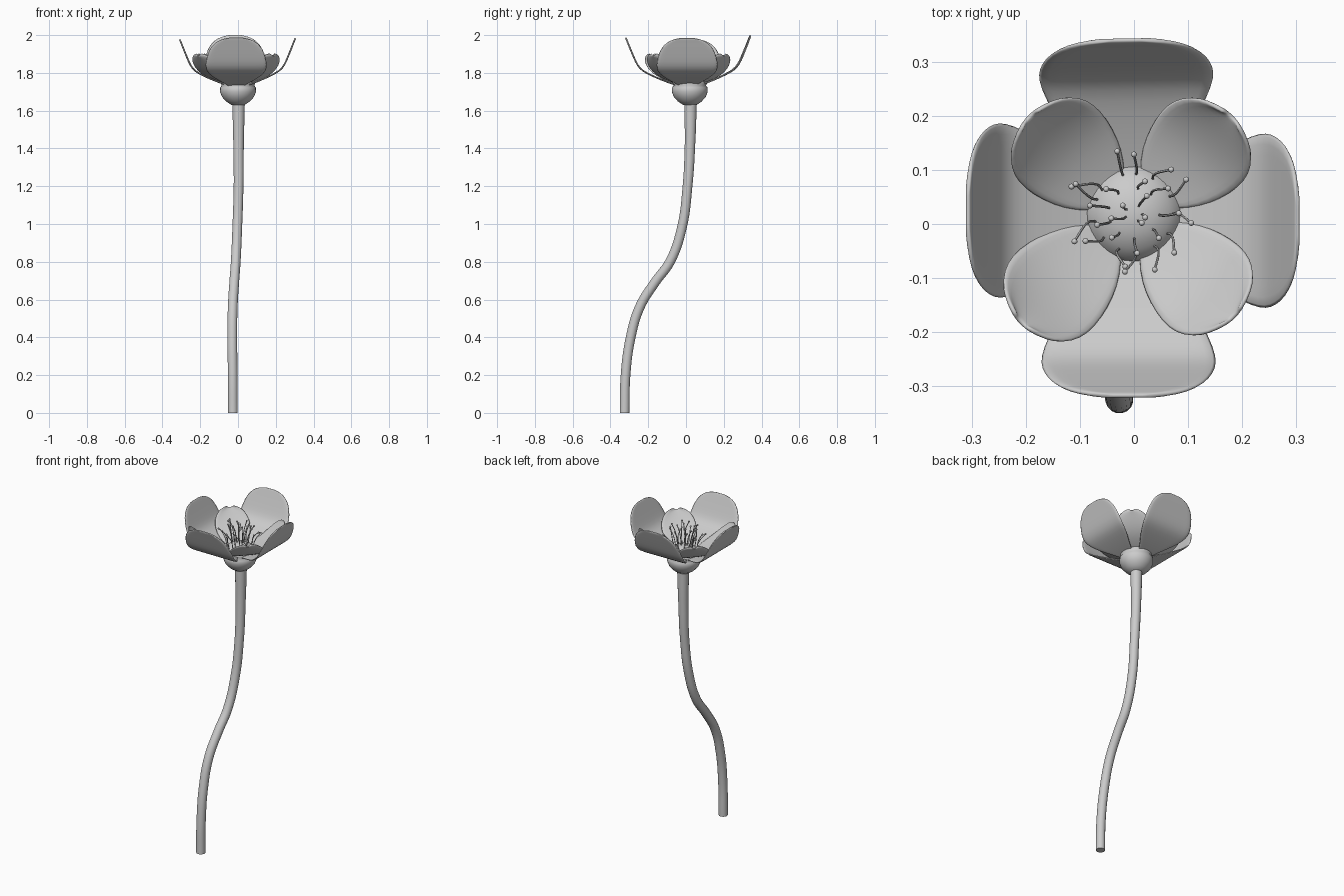
import bpy, bmesh, math, random
from mathutils import Vector, Matrix

if "Cube" in bpy.data.objects:
    bpy.data.objects.remove(bpy.data.objects["Cube"])

random.seed(4)
CX, CY = 0.0, 0.02


def link(name, bm):
    bmesh.ops.recalc_face_normals(bm, faces=bm.faces[:])
    me = bpy.data.meshes.new(name)
    bm.to_mesh(me)
    bm.free()
    for p in me.polygons:
        p.use_smooth = True
    ob = bpy.data.objects.new(name, me)
    bpy.context.collection.objects.link(ob)
    return ob


def curve_tube(name, paths, radius, sides, steps):
    """Smooth capped tubes; each path is a list of (x, y, z, radius scale)."""
    cu = bpy.data.curves.new(name, 'CURVE')
    cu.dimensions = '3D'
    cu.bevel_depth = radius
    cu.bevel_resolution = sides
    cu.use_fill_caps = True
    cu.resolution_u = steps
    for pts in paths:
        sp = cu.splines.new('BEZIER')
        sp.bezier_points.add(len(pts) - 1)
        for bp, p in zip(sp.bezier_points, pts):
            bp.co = p[:3]
            bp.radius = p[3]
            bp.handle_left_type = bp.handle_right_type = 'AUTO'
    ob = bpy.data.objects.new(name, cu)
    bpy.context.collection.objects.link(ob)
    bpy.ops.object.select_all(action='DESELECT')
    ob.select_set(True)
    bpy.context.view_layer.objects.active = ob
    bpy.ops.object.convert(target='MESH')
    bpy.ops.object.shade_smooth_by_angle()
    return ob


def petal(name, rows, angle, centre, cup, thick, stretch=1.0, lift=0.0):
    """Rows of (distance out, height, half width), lofted and rotated about z."""
    bm = bmesh.new()
    rot = Matrix.Rotation(angle, 3, 'Z')
    n = 8
    grid = []
    for i, (r, z, w) in enumerate(rows):
        t = i / (len(rows) - 1)
        line = []
        for k in range(n + 1):
            u = 2 * k / n - 1
            co = rot @ Vector((r * stretch - cup * 0.5 * t * u * u, u * w,
                               z + lift * t + cup * t * u * u))
            line.append(bm.verts.new(co + Vector((*centre, 0))))
        grid.append(line)
    for a, b in zip(grid, grid[1:]):
        for k in range(n):
            bm.faces.new((a[k], a[k + 1], b[k + 1], b[k]))
    ob = link(name, bm)
    so = ob.modifiers.new("thickness", 'SOLIDIFY')
    so.thickness = thick
    so.offset = 0
    su = ob.modifiers.new("smooth", 'SUBSURF')
    su.levels = su.render_levels = 1
    return ob


# Stem
curve_tube("stem", [[
    (-0.027, -0.325, 0.0, 1), (-0.028, -0.32, 0.2, 1), (-0.030, -0.293, 0.4, 1),
    (-0.028, -0.245, 0.56, 1), (-0.020, -0.165, 0.69, 1), (-0.012, -0.085, 0.8, 1),
    (-0.004, -0.022, 0.98, 1), (0.003, 0.008, 1.2, 1), (0.003, 0.021, 1.42, 1.08),
    (0.003, 0.024, 1.65, 1.3)]], 0.026, 6, 6)

# Flower head: swollen base below the petals, domed heart above
prof = [(0, 1.628), (0.035, 1.63), (0.062, 1.648), (0.084, 1.672), (0.095, 1.70),
        (0.094, 1.722), (0.086, 1.733), (0.091, 1.742), (0.084, 1.757),
        (0.066, 1.775), (0.038, 1.79), (0, 1.796)]
bm = bmesh.new()
vs = [bm.verts.new((CX + r, CY, z)) for r, z in prof]
es = [bm.edges.new(p) for p in zip(vs, vs[1:])]
bmesh.ops.spin(bm, geom=vs + es, cent=(CX, CY, 0), axis=(0, 0, 1),
               angle=2 * math.pi, steps=32)
bmesh.ops.remove_doubles(bm, verts=bm.verts[:], dist=1e-4)
link("flower_head", bm)

# Four large outer petals
outer = [(0.03, 1.728, 0.035), (0.08, 1.745, 0.06), (0.13, 1.765, 0.10),
         (0.18, 1.788, 0.138), (0.225, 1.812, 0.160), (0.25, 1.842, 0.165),
         (0.268, 1.885, 0.158), (0.286, 1.93, 0.142), (0.299, 1.964, 0.112),
         (0.306, 1.982, 0.075), (0.309, 1.99, 0.03)]
for name, deg, c, s, lift in (("right", 0, (-0.005, 0.006), 1.0, -0.005),
                              ("back", 91, (-0.01, 0.02), 1.04, 0.01),
                              ("left", 180, (-0.003, 0.025), 0.99, -0.012),
                              ("front", 270, (-0.01, 0.005), 1.05, -0.003)):
    petal("outer_petal_" + name, outer, math.radians(deg), c, 0.0, 0.009, s, lift)

# Four small cupped inner petals
inner = [(0.04, 1.742, 0.03), (0.075, 1.756, 0.066), (0.11, 1.772, 0.086),
         (0.15, 1.794, 0.099), (0.185, 1.822, 0.102), (0.213, 1.85, 0.092),
         (0.235, 1.875, 0.07), (0.247, 1.888, 0.04), (0.251, 1.892, 0.018)]
for name, deg, c, s in (("back_right", 45, (0.005, 0.022), 1.0),
                        ("back_left", 136, (-0.008, 0.018), 1.04),
                        ("front_left", 224, (-0.012, 0.008), 1.1),
                        ("front_right", 315, (0.002, 0.012), 1.04)):
    petal("inner_petal_" + name, inner, math.radians(deg), c, 0.012, 0.009, s)

# Stamens: curved filaments with round tips in three rings
paths, tips = [], []
for count, r0, r1, top in ((5, 0.015, 0.03, 1.905), (9, 0.045, 0.072, 1.895),
                           (13, 0.07, 0.112, 1.87)):
    for i in range(count):
        a = 2 * math.pi * (i + random.uniform(-0.25, 0.25)) / count
        b = a + random.uniform(-0.25, 0.25)
        z0 = 1.79 - 5.0 * r0 * r0
        z1 = top + random.uniform(-0.03, 0.02)
        rad = r1 + random.uniform(-0.012, 0.015)
        at = lambda r, ang, z: (CX + r * math.cos(ang), CY + r * math.sin(ang), z, 1)
        tip = at(rad, b, z1)
        paths.append([at(r0, a, z0 - 0.01),
                      at(r0 + 0.4 * (rad - r0), a, z0 + 0.6 * (z1 - z0)), tip])
        tips.append(tip[:3])
curve_tube("stamen_filaments", paths, 0.0024, 1, 5)
bm = bmesh.new()
for t in tips:
    bmesh.ops.create_icosphere(bm, subdivisions=2, radius=0.0055,
                               matrix=Matrix.Translation(t))
link("stamen_tips", bm)
